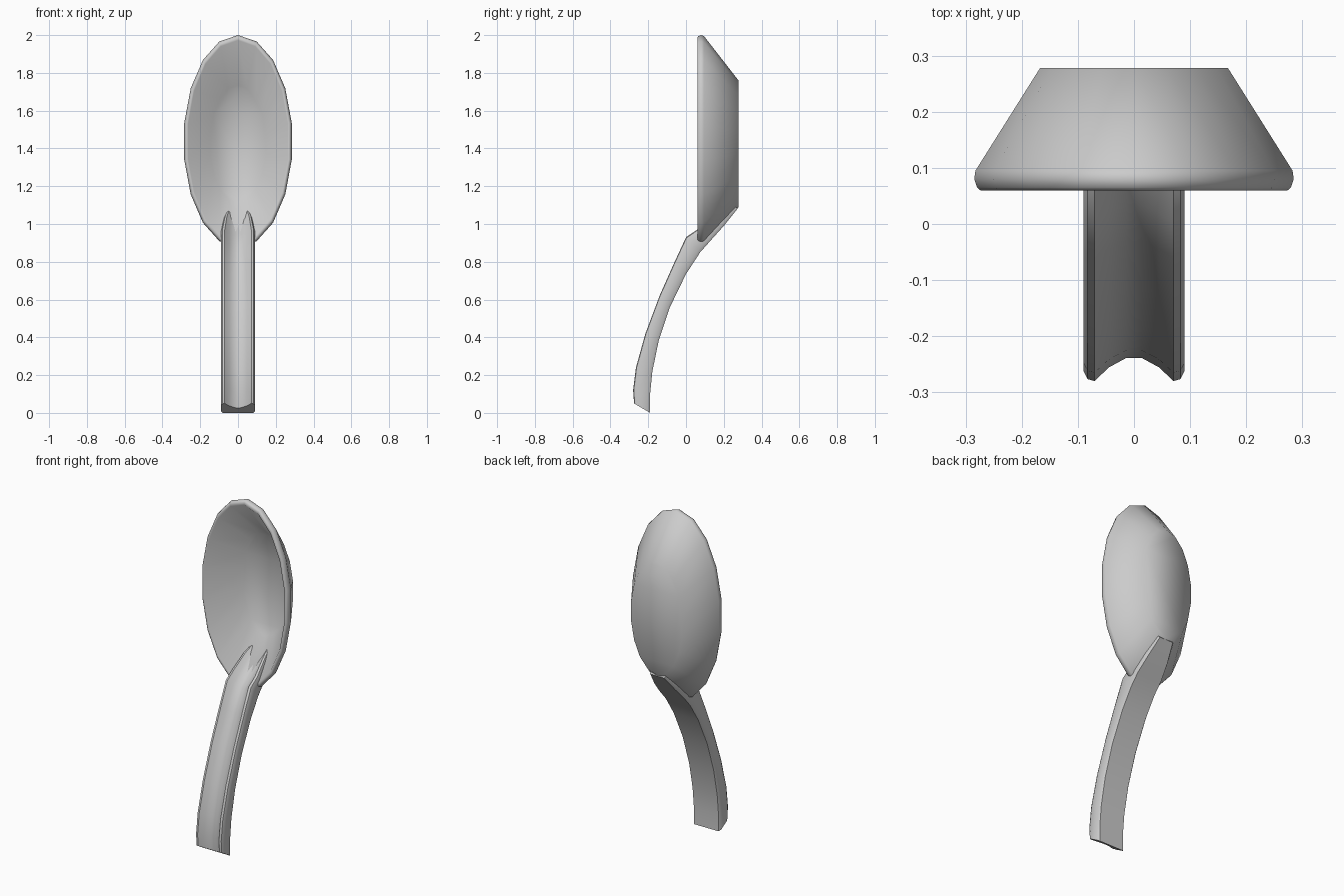
import bpy, bmesh, math

cube = bpy.data.objects.get("Cube")
if cube:
    bpy.data.objects.remove(cube, do_unlink=True)

# One glazed grey for the whole spoon
grey = bpy.data.materials.new("glazed grey")
grey.use_nodes = True
colour = (0.6, 0.6, 0.6, 1)
grey.diffuse_color = colour
grey.node_tree.nodes["Principled BSDF"].inputs["Base Color"].default_value = colour


def loft(name, rings, smooth_angle):
    """Skin a list of equal closed rings and cap both ends."""
    bm = bmesh.new()
    loops = [[bm.verts.new(p) for p in ring] for ring in rings]
    count = len(loops[0])
    for a, b in zip(loops, loops[1:]):
        for i in range(count):
            j = (i + 1) % count
            bm.faces.new((a[i], a[j], b[j], b[i]))
    bm.faces.new(loops[0])
    bm.faces.new(loops[-1])
    bmesh.ops.recalc_face_normals(bm, faces=bm.faces)
    mesh = bpy.data.meshes.new(name)
    bm.to_mesh(mesh)
    bm.free()
    mesh.materials.append(grey)
    obj = bpy.data.objects.new(name, mesh)
    bpy.context.collection.objects.link(obj)
    bpy.ops.object.select_all(action='DESELECT')
    obj.select_set(True)
    bpy.context.view_layer.objects.active = obj
    bpy.ops.object.shade_smooth_by_angle(angle=math.radians(smooth_angle))
    return obj


def oval(y, half_width, half_height, centre, sides=18):
    ring = []
    for i in range(sides):
        a = math.tau * i / sides
        ring.append((half_width * math.sin(a), y, centre + half_height * math.cos(a)))
    return ring


# Bowl: outer floor, outer wall, rounded rim, inner wall, inner floor
loft("bowl", [
    oval(0.278, 0.17, 0.335, 1.425),
    oval(0.095, 0.287, 0.558, 1.437),
    oval(0.08, 0.289, 0.5625, 1.4375),
    oval(0.065, 0.284, 0.557, 1.4375),
    oval(0.06, 0.278, 0.55, 1.4375),
    oval(0.06, 0.268, 0.535, 1.4375),
    oval(0.262, 0.15, 0.31, 1.425),
], 62)

# Handle section: across the width, and depth from front (0) to back (1)
half = [(0.15, 0.46), (0.5, 0.27), (0.78, 0.0), (0.92, 0.04), (1.0, 0.2),
        (1.0, 0.85), (0.9, 1.0)]
section = half + [(-u, t) for u, t in reversed(half)]

# Handle stations: front y, z, back y, z, half width
stations = [
    (-0.275, 0.05, -0.19, 0.0, 0.09),
    (-0.28, 0.12, -0.19, 0.1, 0.09),
    (-0.265, 0.24, -0.178, 0.22, 0.09),
    (-0.215, 0.42, -0.145, 0.38, 0.09),
    (-0.14, 0.62, -0.085, 0.56, 0.09),
    (-0.06, 0.8, 0.0, 0.735, 0.09),
    (0.0, 0.93, 0.075, 0.85, 0.09),
    (0.06, 0.97, 0.13, 0.912, 0.09),
    (0.15, 1.04, 0.2, 0.99, 0.075),
    (0.255, 1.1, 0.272, 1.08, 0.05),
]
loft("handle", [
    [(u * w, fy + (by - fy) * t, fz + (bz - fz) * t) for u, t in section]
    for fy, fz, by, bz, w in stations
], 40)
